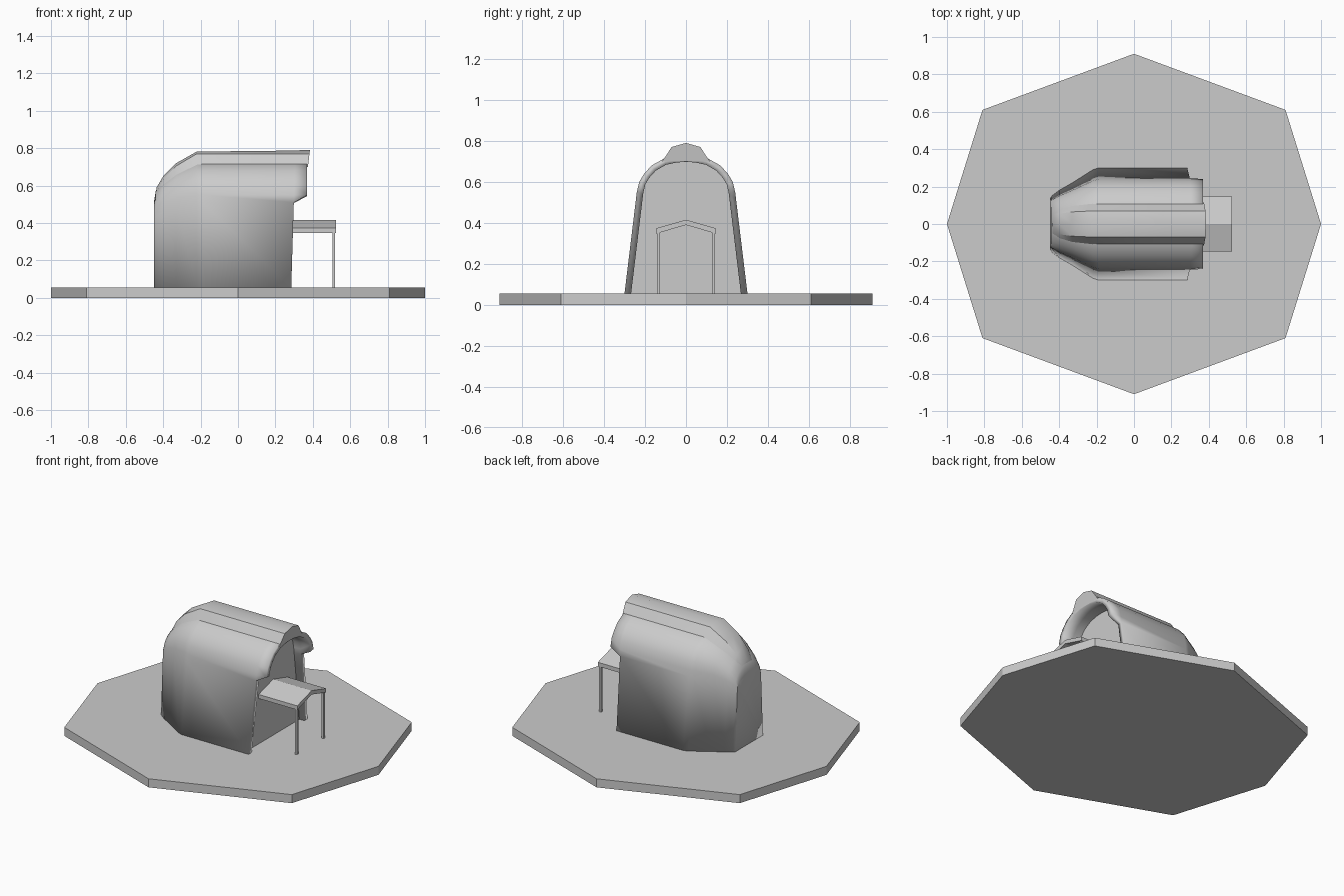
import bpy, bmesh
from math import radians

cube = bpy.data.objects.get("Cube")
if cube:
    bpy.data.objects.remove(cube)

grey = bpy.data.materials.new("plain grey")
grey.use_nodes = True
COLOUR = (0.6, 0.6, 0.6, 1)
grey.diffuse_color = COLOUR
grey.node_tree.nodes["Principled BSDF"].inputs["Base Color"].default_value = COLOUR
GROUND = 0.055


def finish(name, bm, smooth=False):
    bmesh.ops.recalc_face_normals(bm, faces=bm.faces)
    mesh = bpy.data.meshes.new(name)
    bm.to_mesh(mesh)
    bm.free()
    mesh.materials.append(grey)
    obj = bpy.data.objects.new(name, mesh)
    bpy.context.collection.objects.link(obj)
    if smooth:
        bpy.ops.object.select_all(action="DESELECT")
        obj.select_set(True)
        bpy.context.view_layer.objects.active = obj
        bpy.ops.object.shade_smooth_by_angle(angle=radians(30))
    return obj


def prism(name, outline, offset):
    """Extrude a closed outline by an offset vector."""
    bm = bmesh.new()
    face = bm.faces.new([bm.verts.new(p) for p in outline])
    moved = bmesh.ops.extrude_face_region(bm, geom=[face])["geom"]
    bmesh.ops.translate(bm, vec=offset, verts=[v for v in moved if isinstance(v, bmesh.types.BMVert)])
    return finish(name, bm)


def mirrored(half):
    """Complete a (y, z) half profile that ends on the centre line."""
    return half + [(-y, z) for y, z in reversed(half[:-1])]


def bridge(bm, a, b):
    for i in range(len(a) - 1):
        bm.faces.new((a[i], a[i + 1], b[i + 1], b[i]))


# Eight-sided ground slab
corner = [(1, 0), (0.81, 0.61), (0, 0.91), (-0.81, 0.61)]
prism("ground_slab", [(x, y, 0) for x, y in corner + [(-x, -y) for x, y in corner]], (0, 0, GROUND))

# Arch above the eaves, as fractions of eave width and arch height
ARCH = [(1, 0), (0.95, 0.28), (0.85, 0.5), (0.7, 0.72), (0.45, 0.91), (0.2, 0.98), (0, 1)]


def section(foot, eave_y, eave_z, top):
    low = eave_z - 0.04
    t = (low - GROUND) / (eave_z - GROUND)
    half = [(foot, GROUND), (foot + (eave_y - foot) * t, low)]
    half += [(eave_y * fy, eave_z + (top - eave_z) * fz) for fy, fz in ARCH]
    return mirrored(half)


# Shell: x, foot half width, eave half width, eave height, arch top
STATIONS = [
    (-0.45, 0.14, 0.12, 0.46, 0.51),
    (-0.44, 0.15, 0.128, 0.475, 0.57),
    (-0.4, 0.18, 0.15, 0.50, 0.62),
    (-0.33, 0.22, 0.18, 0.53, 0.68),
    (-0.22, 0.29, 0.23, 0.55, 0.73),
    (-0.19, 0.3, 0.24, 0.55, 0.73),
]
MAIN = section(*STATIONS[-1][1:])
bm = bmesh.new()
rows = [[bm.verts.new((x, y, z)) for y, z in section(*s)] for x, *s in STATIONS]
rows.append([bm.verts.new((0.283 + 0.03 * z, y, z)) for y, z in MAIN])
for a, b in zip(rows, rows[1:]):
    bridge(bm, a, b)
bm.faces.new(rows[0])
# Overhanging hood beyond the side walls
hood = [bm.verts.new((0.37, y, z)) for y, z in MAIN[2:-2]]
front = rows[-1]
bridge(bm, front[2:-2], hood)
bm.faces.new((front[1], front[2], hood[0]))
bm.faces.new((front[-2], front[-3], hood[-1]))
shell = finish("shelter_shell", bm, True)
solid = shell.modifiers.new("thickness", "SOLIDIFY")
solid.thickness = 0.032
solid.offset = -1

# Recessed end wall closing the arch
prism("end_wall", [(0.25, y * 0.95, GROUND + (z - GROUND) * 0.97) for y, z in MAIN], (-0.02, 0, 0))

# Raised ridge cap: x, shoulder half width, base, shoulder height, top
RIDGE = [
    (-0.445, 0.04, 0.48, 0.52, 0.53),
    (-0.435, 0.05, 0.53, 0.57, 0.59),
    (-0.4, 0.055, 0.58, 0.635, 0.65),
    (-0.33, 0.065, 0.64, 0.705, 0.72),
    (-0.22, 0.07, 0.70, 0.77, 0.782),
    (0.15, 0.07, 0.70, 0.77, 0.785),
    (0.375, 0.07, 0.70, 0.77, 0.79),
]
bm = bmesh.new()
rows = []
for x, w, base, shoulder, top in RIDGE:
    profile = mirrored([(w * 1.65, base), (w, shoulder), (0, top)])
    lean = 0.12 if x > 0.3 else 0
    rows.append([bm.verts.new((x + lean * (z - 0.71), y, z)) for y, z in profile])
for a, b in zip(rows, rows[1:]):
    bridge(bm, a, b)
bm.faces.new(rows[0])
bm.faces.new(rows[-1])
finish("ridge_cap", bm, True)

# Gabled porch roof and its two posts
gable = [(0.147, 0.347), (0.147, 0.373), (0, 0.415), (-0.147, 0.373), (-0.147, 0.347), (0, 0.39)]
prism("porch_roof", [(0.24, y, z) for y, z in gable], (0.285, 0, 0))
for side, y in (("left", 0.135), ("right", -0.135)):
    w = 0.007
    foot = [(0.512 + a * w, y + b * w, GROUND) for a, b in ((-1, -1), (1, -1), (1, 1), (-1, 1))]
    prism(side + "_porch_post", foot, (0, 0, 0.305))
